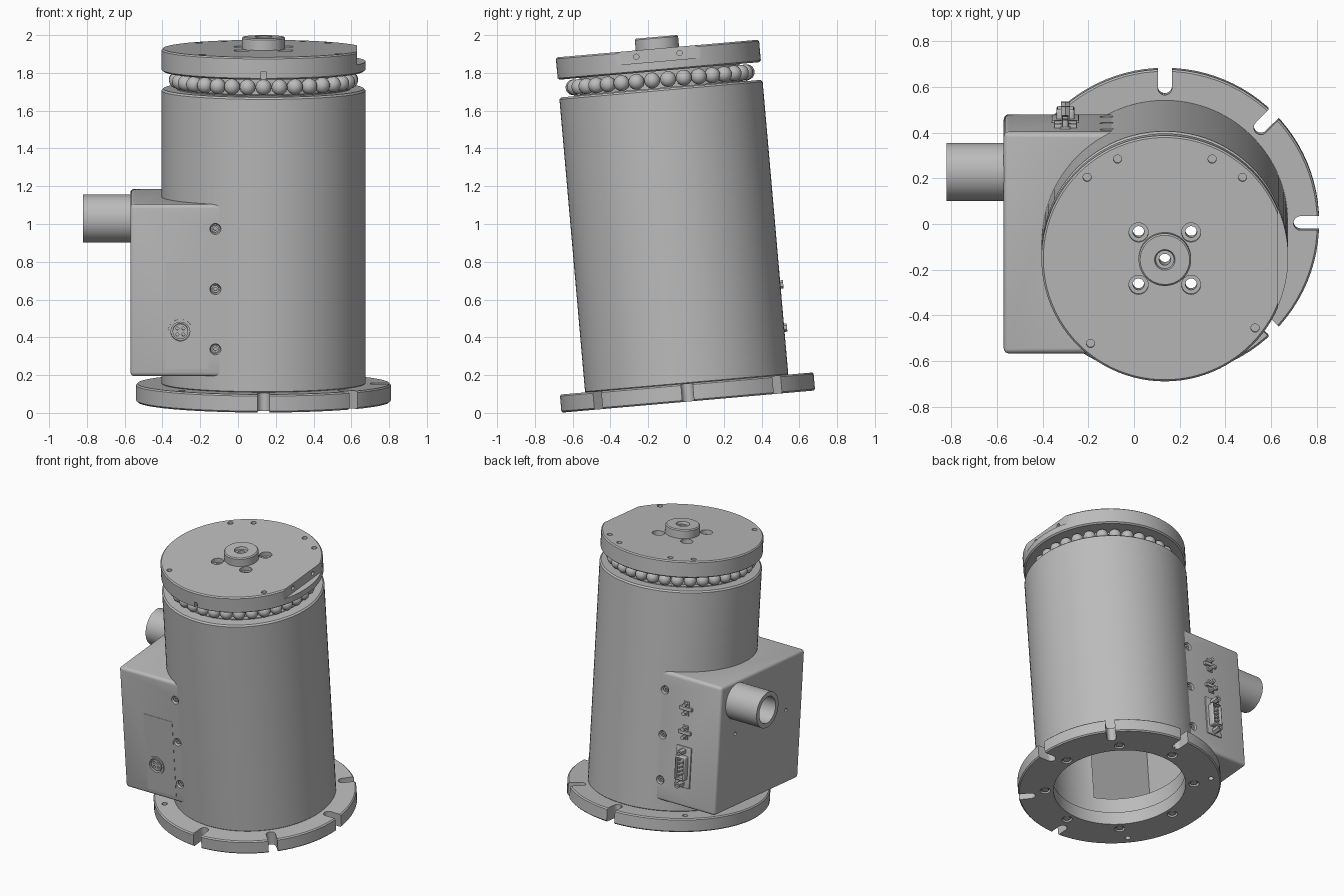
import bpy, bmesh
from math import pi, radians, cos, sin
from mathutils import Matrix, Vector

cube = bpy.data.objects.get("Cube")
if cube:
    bpy.data.objects.remove(cube, do_unlink=True)

grey = bpy.data.materials.new("machined grey")
grey.use_nodes = True
grey.diffuse_color = (0.5, 0.5, 0.5, 1)
grey.node_tree.nodes["Principled BSDF"].inputs["Base Color"].default_value = (0.5, 0.5, 0.5, 1)

# The whole machine leans forward slightly
LEAN = Matrix.Translation((0.135, 0.012, 0.06)) @ Matrix.Rotation(radians(5), 4, "X")
parts = []


def make(name, bm, keep=True):
    bmesh.ops.recalc_face_normals(bm, faces=bm.faces)
    mesh = bpy.data.meshes.new(name)
    bm.to_mesh(mesh)
    bm.free()
    obj = bpy.data.objects.new(name, mesh)
    bpy.context.collection.objects.link(obj)
    if keep:
        parts.append(obj)
    else:
        obj.hide_render = True
    return obj


def rod(name, r, a, b, keep=True, seg=32, r2=None):
    a, b = Vector(a), Vector(b)
    turn = (b - a).to_track_quat("Z", "Y").to_matrix().to_4x4()
    bm = bmesh.new()
    bmesh.ops.create_cone(bm, cap_ends=True, segments=seg, radius1=r, radius2=r if r2 is None else r2,
                          depth=(b - a).length, matrix=Matrix.Translation((a + b) / 2) @ turn)
    return make(name, bm, keep)


def block(name, lo, hi, bevel=0, keep=True, angle=0):
    lo, hi = Vector(lo), Vector(hi)
    bm = bmesh.new()
    bmesh.ops.create_cube(bm, size=1, matrix=Matrix.Rotation(angle, 4, "Z")
                          @ Matrix.Translation((lo + hi) / 2) @ Matrix.Diagonal((hi - lo).to_4d()))
    if bevel:
        bmesh.ops.bevel(bm, geom=bm.edges[:], offset=bevel, segments=4, profile=0.5, affect="EDGES")
    return make(name, bm, keep)


def lathe(name, profile, seg=96):
    bm = bmesh.new()
    rings = [[bm.verts.new((r * cos(2 * pi * i / seg), r * sin(2 * pi * i / seg), z))
              for i in range(seg)] for r, z in profile]
    for k, ring in enumerate(rings):
        other = rings[(k + 1) % len(rings)]
        for i in range(seg):
            j = (i + 1) % seg
            bm.faces.new((ring[i], ring[j], other[j], other[i]))
    return make(name, bm)


def cut(target, cutters):
    for c in cutters:
        mod = target.modifiers.new("cut", "BOOLEAN")
        mod.operation, mod.solver, mod.object = "DIFFERENCE", "EXACT", c
    bpy.context.view_layer.update()
    mesh = bpy.data.meshes.new_from_object(target.evaluated_get(bpy.context.evaluated_depsgraph_get()))
    target.modifiers.clear()
    target.data = mesh


cutters = []


def hole(r, a, b, r2=None):
    c = rod("cutter", r, a, b, False, 24, r2)
    cutters.append(c)
    return c


def notch(lo, hi, angle=0):
    c = block("cutter", lo, hi, 0, False, angle)
    cutters.append(c)
    return c


def polar(r, deg, z):
    return (r * cos(radians(deg)), r * sin(radians(deg)), z)


# Slotted base flange with screws underneath
flange = lathe("base_flange", [(0.44, 0), (0.667, 0), (0.675, 0.008), (0.675, 0.088), (0.667, 0.096), (0.44, 0.096)])
cuts = []
for deg in range(-90, 91, 45):
    cuts.append(hole(0.031, polar(0.594, deg, -0.05), polar(0.594, deg, 0.15)))
    cuts.append(notch((0.594, -0.031, -0.05), (0.75, 0.031, 0.15), radians(deg)))
for deg in (135, 225):
    cuts.append(hole(0.018, polar(0.61, deg, -0.05), polar(0.61, deg, 0.15)))
for deg in range(5, 360, 45):
    cuts.append(hole(0.034, polar(0.495, deg, -0.02), polar(0.495, deg, 0.02)))
    rod("base_screw", 0.024, polar(0.495, deg, 0.005), polar(0.495, deg, 0.03), seg=16)
cut(flange, cuts)

# Hollow body, opened on its right into the side box
body = lathe("body_tube", [(0.45, 0.09), (0.53, 0.09), (0.54, 0.1), (0.54, 1.653), (0.53, 1.663), (0.45, 1.663)])
cavity = notch((-0.67, -0.45, 0.21), (-0.15, 0.45, 1.055))
box = block("side_box", (-0.705, -0.487, 0.176), (-0.2, 0.487, 1.09), 0.022)
box_cuts = [cavity, hole(0.535, (0, 0, 0.1), (0, 0, 1.3))]
bpy.data.objects.remove(box_cuts[1], do_unlink=True)
cutters.pop()
core = rod("cutter", 0.535, (0, 0, 0.1), (0, 0, 1.3), False, 96)
cutters.append(core)
box_cuts[1] = core

# Cable pipe on the box
pipe = rod("cable_pipe", 0.127, (-0.955, 0.299, 0.946), (-0.68, 0.299, 0.946), seg=64)
bore = hole(0.095, (-1, 0.299, 0.946), (-0.6, 0.299, 0.946))
cut(pipe, [bore])
box_cuts.append(bore)
for y in (-0.295, 0.295):
    box_cuts.append(hole(0.012, (-0.75, y, 0.71), (-0.69, y, 0.71)))

# Recessed screws on the front and back of the box
sockets = []
for s in (-1, 1):
    for z in (0.32, 0.64, 0.96):
        sockets.append(hole(0.032, (-0.255, s * 0.5, z), (-0.255, s * 0.462, z), 0.024))
        head = rod("box_screw", 0.019, (-0.255, s * 0.455, z), (-0.255, s * 0.478, z))
        cut(head, [hole(0.009, (-0.255, s * 0.465, z), (-0.255, s * 0.5, z))])
cut(body, [cavity] + sockets)

# Round front connector and its panel
port = (-0.44, 0.415)
port_cut = hole(0.05, (port[0], -0.52, port[1]), (port[0], -0.465, port[1]))
cut(box, box_cuts + sockets + [port_cut])
ring = rod("round_connector_ring", 0.065, (port[0], -0.48, port[1]), (port[0], -0.496, port[1]), seg=48)
cut(ring, [port_cut])
insert = rod("round_connector_insert", 0.041, (port[0], -0.46, port[1]), (port[0], -0.49, port[1]))
cut(insert, [hole(0.008, (port[0] + dx, -0.5, port[1] + dz), (port[0] + dx, -0.475, port[1] + dz))
             for dx in (-0.016, 0.016) for dz in (-0.016, 0.016)])
panel = block("front_panel", (-0.52, -0.489, 0.217), (-0.29, -0.48, 0.785))
cut(panel, [port_cut])

# Back connectors: one wide plug with posts, two small ones
X = -0.435
block("plug_flange", (X - 0.06, 0.48, 0.315), (X + 0.06, 0.496, 0.605), 0.005)
shell = block("plug_shell", (X - 0.04, 0.48, 0.375), (X + 0.04, 0.54, 0.545), 0.012)
cut(shell, [notch((X - 0.032, 0.51, 0.383), (X + 0.032, 0.6, 0.537))])
for x, count in ((X - 0.013, 4), (X + 0.013, 5)):
    for i in range(count):
        z = 0.46 + (i - (count - 1) / 2) * 0.028
        rod("plug_pin", 0.006, (x, 0.5, z), (x, 0.53, z), seg=8)
for z in (0.345, 0.575):
    post = rod("plug_post", 0.022, (X, 0.48, z), (X, 0.555, z), seg=6)
    cut(post, [hole(0.01, (X, 0.53, z), (X, 0.6, z))])
for z in (0.705, 0.875):
    block("small_socket_plate", (X - 0.022, 0.48, z - 0.05), (X + 0.022, 0.495, z + 0.05), 0.004)
    block("small_socket_bar", (X - 0.05, 0.48, z - 0.012), (X + 0.05, 0.505, z + 0.012), 0.003)
    for dz in (-0.03, 0.03):
        rod("small_socket_pin", 0.014, (X, 0.48, z + dz), (X, 0.525, z + dz), seg=12)

# Ball bearing
lathe("inner_race", [(0.39, 1.6), (0.425, 1.6), (0.425, 1.765), (0.39, 1.765)])
lathe("lower_race", [(0.39, 1.6), (0.46, 1.6), (0.46, 1.668), (0.39, 1.668)])
for i in range(34):
    bm = bmesh.new()
    bmesh.ops.create_uvsphere(bm, u_segments=20, v_segments=12, radius=0.042,
                              matrix=Matrix.Translation(polar(0.46, (i + 0.5) * 360 / 34, 1.71)))
    make("bearing_ball", bm)

# Top turntable with hub, holes and a flat on its left edge
table = lathe("turntable", [(0.025, 1.757), (0.53, 1.757), (0.54, 1.765), (0.54, 1.868), (0.532, 1.876),
                            (0.115, 1.876), (0.115, 1.931), (0.108, 1.938), (0.045, 1.938), (0.04, 1.92),
                            (0.025, 1.92)])
cuts = [notch((0.495, -0.5, 1.808), (0.7, 0.5, 2)), notch((-0.012, -0.6, 1.74), (0.012, -0.51, 1.8))]
for x in (-0.115, 0.115):
    cuts.append(hole(0.014, (0.46, x, 1.842), (0.52, x, 1.842)))
    for y in (-0.115, 0.115):
        cuts.append(hole(0.025, (x, y, 1.7), (x, y, 1.9)))
        cuts.append(hole(0.042, (x, y, 1.845), (x, y, 1.9)))
for x, y in ((-0.207, 0.437), (0.207, 0.437), (-0.34, 0.357), (0.34, 0.357), (-0.325, -0.373), (0.395, -0.305)):
    cuts.append(hole(0.018, (x, y, 1.85), (x, y, 1.9)))
cut(table, cuts)

# Remove cutters, colour, lean and shade every part
for c in cutters:
    bpy.data.objects.remove(c, do_unlink=True)
bpy.ops.object.select_all(action="DESELECT")
for obj in parts:
    obj.data.materials.clear()
    obj.data.materials.append(grey)
    obj.matrix_world = LEAN
    obj.select_set(True)
bpy.context.view_layer.objects.active = parts[0]
bpy.ops.object.shade_smooth_by_angle(angle=radians(30))
